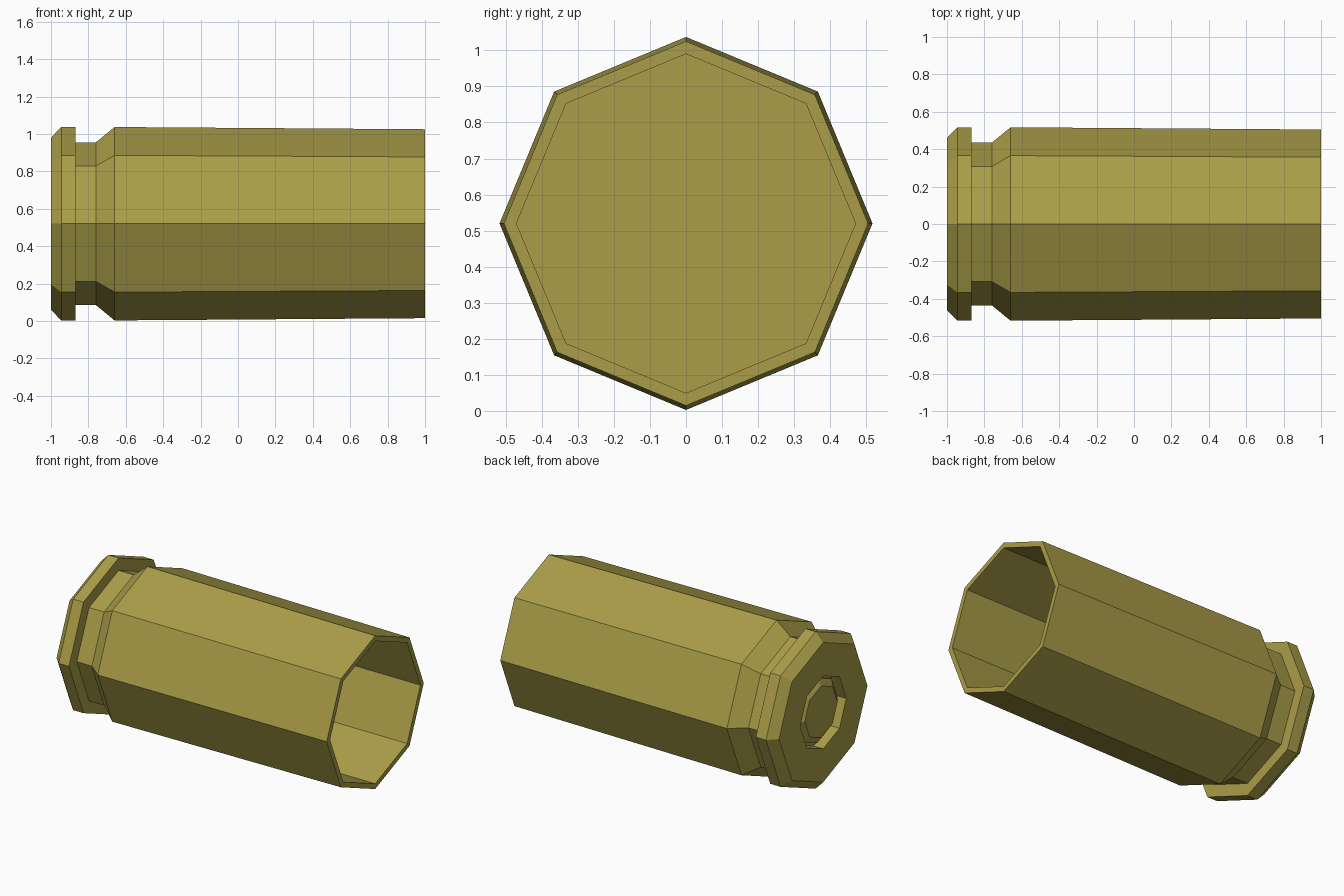
import bpy, bmesh
from math import cos, sin, tau

if "Cube" in bpy.data.objects:
    bpy.data.objects.remove(bpy.data.objects["Cube"])

SIDES = 8
CENTRE_Z = 0.52

brass = bpy.data.materials.new("brass")
brass.diffuse_color = (0.40, 0.34, 0.065, 1)
brass.use_nodes = True
brass.node_tree.nodes["Principled BSDF"].inputs["Base Color"].default_value = brass.diffuse_color


def lathe(name, profile, cap_start=True, cap_end=True):
    """Revolve (x, radius) points around the long x axis with flat facets."""
    bm = bmesh.new()
    rings = [[bm.verts.new((x, r * cos(tau * i / SIDES), CENTRE_Z + r * sin(tau * i / SIDES)))
              for i in range(SIDES)] for x, r in profile]
    for a, b in zip(rings, rings[1:]):
        for i in range(SIDES):
            j = (i + 1) % SIDES
            bm.faces.new((a[i], a[j], b[j], b[i]))
    if cap_start:
        bm.faces.new(rings[0])
    if cap_end:
        bm.faces.new(rings[-1])
    bmesh.ops.recalc_face_normals(bm, faces=bm.faces)
    mesh = bpy.data.meshes.new(name)
    bm.to_mesh(mesh)
    bm.free()
    mesh.materials.append(brass)
    obj = bpy.data.objects.new(name, mesh)
    bpy.context.collection.objects.link(obj)
    return obj


# Casing: primer pocket, rim, extractor groove, tapered wall, hollow bore
lathe("casing", [
    (-0.93, 0.24), (-1.0, 0.24),
    (-1.0, 0.46), (-0.945, 0.517), (-0.87, 0.517),
    (-0.87, 0.435), (-0.76, 0.435), (-0.66, 0.517),
    (1.0, 0.505), (1.0, 0.47), (-0.62, 0.47),
])

# Primer: chamfered cup sitting recessed in the pocket
lathe("primer", [(-0.92, 0.215), (-0.955, 0.215), (-0.985, 0.17)])
